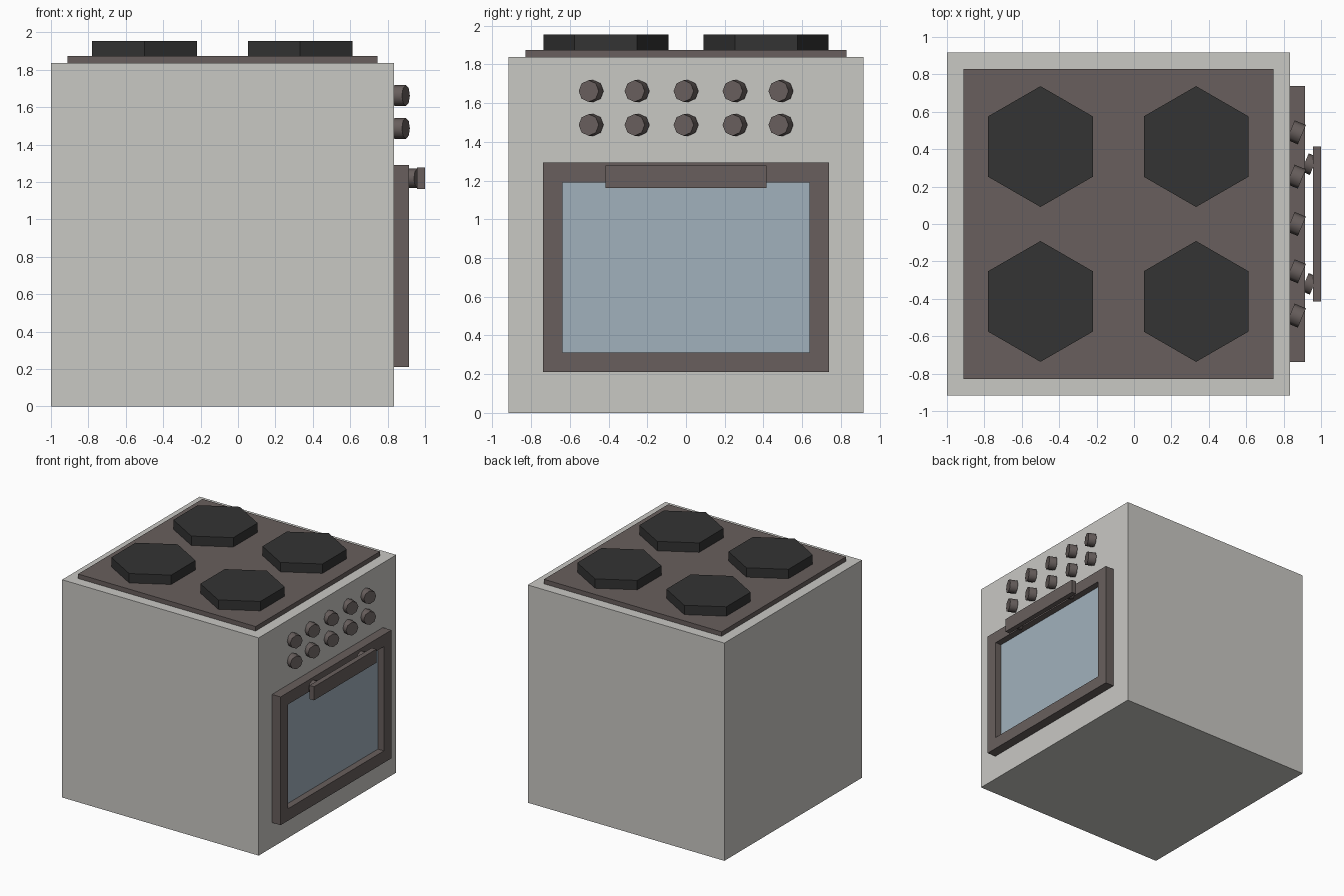
import bpy, bmesh, math
from mathutils import Vector

if "Cube" in bpy.data.objects:
    bpy.data.objects.remove(bpy.data.objects["Cube"])


def material(name, rgb):
    m = bpy.data.materials.new(name)
    m.diffuse_color = (*[(c / 255 / 12.92 if c < 10 else ((c / 255 + 0.055) / 1.055) ** 2.4) for c in rgb], 1)
    m.use_nodes = True
    m.node_tree.nodes["Principled BSDF"].inputs["Base Color"].default_value = m.diffuse_color
    return m


ENAMEL = material("light_grey_enamel", (201, 200, 196))
TRIM = material("brown_grey_trim", (104, 95, 93))
IRON = material("black_iron", (51, 51, 51))
GLASS = material("blue_grey_glass", (161, 177, 188))


def box(name, lo, hi, mat):
    lo, hi = Vector(lo), Vector(hi)
    bpy.ops.mesh.primitive_cube_add(size=1, location=(lo + hi) / 2)
    ob = bpy.context.object
    ob.name = name
    ob.scale = hi - lo
    bpy.ops.object.transform_apply(location=True, rotation=False, scale=True)
    ob.data.materials.append(mat)
    return ob


def prism(name, sides, radius, depth, loc, mat, rot=(0, 0, 0)):
    bpy.ops.mesh.primitive_cylinder_add(vertices=sides, radius=radius, depth=depth,
                                        location=loc, rotation=rot)
    ob = bpy.context.object
    ob.name = name
    ob.data.materials.append(mat)
    return ob


# Body and hob plate
box("oven_body", (-1, -0.917, 0), (0.835, 0.917, 1.837), ENAMEL)
box("hob_plate", (-0.912, -0.829, 1.837), (0.745, 0.829, 1.875), TRIM)

# Hexagonal burners, points along y
for x in (-0.5, 0.332):
    for y in (-0.414, 0.414):
        prism("burner", 6, 0.323, 0.08, (x, y, 1.914), IRON)

# Door: front face inset and pushed back to form the window
door = box("oven_door", (0.835, -0.739, 0.21), (0.915, 0.739, 1.292), TRIM)
door.data.materials.append(GLASS)
bm = bmesh.new()
bm.from_mesh(door.data)
bm.normal_update()
front = max(bm.faces, key=lambda f: f.normal.x)
bmesh.ops.inset_individual(bm, faces=[front], thickness=0.143)
pane = bmesh.ops.extrude_discrete_faces(bm, faces=[front])["faces"][0]
bmesh.ops.translate(bm, verts=pane.verts, vec=(-0.056, 0, 0))
pane.material_index = 1
bm.to_mesh(door.data)
bm.free()

# Handle bar on two round posts
box("door_handle", (0.957, -0.415, 1.162), (1.0, 0.415, 1.277), TRIM)
SIDEWAYS = (0, math.pi / 2, 0)
for y in (-0.32, 0.32):
    prism("handle_post", 8, 0.052, 0.05, (0.937, y, 1.22), TRIM,
          (math.pi / 8, math.pi / 2, 0))
    bpy.ops.object.shade_smooth_by_angle(angle=math.radians(50))

# Two rows of control knobs
for z in (1.662, 1.487):
    for y in (-0.49, -0.253, 0, 0.253, 0.49):
        knob = prism("control_knob", 8, 0.056, 0.065, (0.8675, y, z), TRIM, SIDEWAYS)
        knob.rotation_euler = (math.pi / 8, math.pi / 2, 0)
        bpy.ops.object.shade_smooth_by_angle(angle=math.radians(50))
